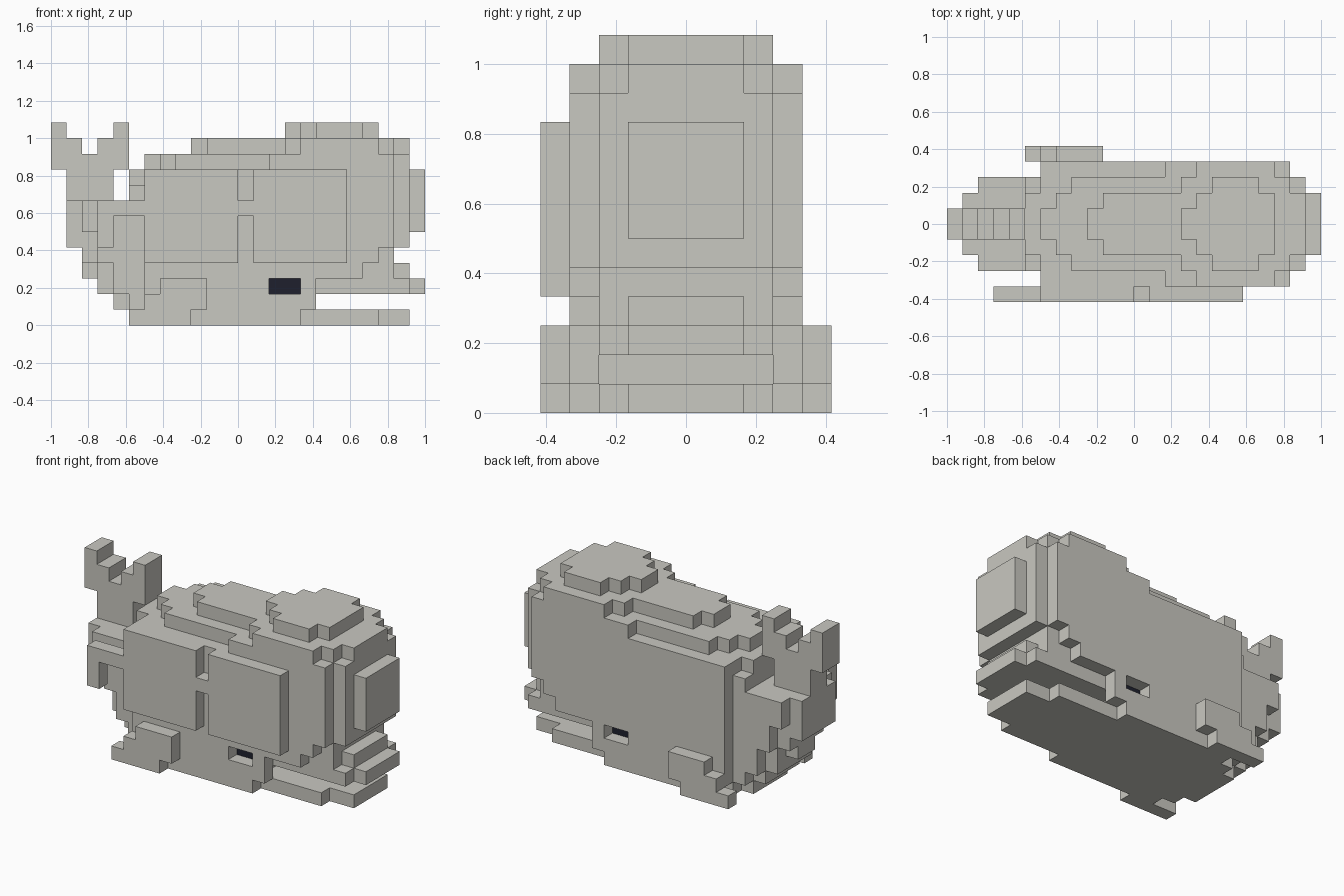
import bpy, bmesh
from mathutils import Vector

if "Cube" in bpy.data.objects:
    bpy.data.objects.remove(bpy.data.objects["Cube"])

U = 1 / 12  # size of one block


def material(name, rgb):
    m = bpy.data.materials.new(name)
    m.diffuse_color = (*rgb, 1)
    m.use_nodes = True
    m.node_tree.nodes["Principled BSDF"].inputs["Base Color"].default_value = m.diffuse_color
    return m


def box(x0, x1, y0, y1, z0, z1):
    """All block cells inside the given limits."""
    return {(x, y, z) for x in range(x0, x1) for y in range(y0, y1) for z in range(z0, z1)}


def build(name, cells, solid, mat):
    """Mesh of the block faces that touch no other block."""
    bm = bmesh.new()
    for c in cells:
        for axis in range(3):
            for side in (0, 1):
                n = list(c)
                n[axis] += 2 * side - 1
                if tuple(n) in solid:
                    continue
                a, b = (axis + 1) % 3, (axis + 2) % 3
                corners = []
                for da, db in ((0, 0), (1, 0), (1, 1), (0, 1)):
                    p = Vector(c)
                    p[axis] += side
                    p[a] += da
                    p[b] += db
                    corners.append(bm.verts.new(p * U))
                bm.faces.new(corners if side else corners[::-1])
    bmesh.ops.remove_doubles(bm, verts=bm.verts[:], dist=1e-4)
    # merge coplanar squares into clean flat faces
    bmesh.ops.dissolve_limit(bm, angle_limit=0.01, verts=bm.verts[:], edges=bm.edges[:])
    me = bpy.data.meshes.new(name)
    bm.to_mesh(me)
    bm.free()
    me.materials.append(mat)
    bpy.context.collection.objects.link(bpy.data.objects.new(name, me))


grey = material("warm_grey", (0.584, 0.578, 0.533))
navy = material("dark_navy", (0.013, 0.0144, 0.027))

# body layers: bottom, top, then x extent for each half width
layers = [
    (0, 1, {4: (-5, 4), 3: (-6, 9), 2: (-7, 11)}),
    (1, 2, {4: (-6, 5), 3: (-7, 5), 2: (-8, 5)}),
    (2, 3, {4: (-6, 5), 3: (-8, 11), 2: (-9, 12)}),
    (3, 4, {4: (-6, 8), 3: (-8, 10), 2: (-9, 11), 1: (-10, 11)}),
    (4, 5, {4: (-6, 9), 3: (-9, 10), 2: (-10, 10)}),
    (5, 6, {4: (-6, 10), 3: (-9, 11), 2: (-11, 11)}),
    (6, 8, {4: (-6, 10), 3: (-10, 11), 2: (-11, 12)}),
    (8, 9, {4: (-6, 10), 3: (-7, 11), 2: (-7, 12)}),
    (9, 10, {4: (-6, 10), 2: (-7, 12), 3: (-6, 11)}),
    (10, 11, {4: (2, 10), 3: (-4, 11), 2: (-5, 11), 1: (-6, 11)}),
    (11, 12, {4: (4, 9), 3: (3, 10), 2: (-2, 11), 1: (-3, 11)}),
    (12, 13, {3: (5, 8), 2: (4, 9), 1: (3, 9)}),
]
body = set()
for z0, z1, rows in layers:
    for w, (x0, x1) in rows.items():
        body |= box(x0, x1, -w, w, z0, z1)

# mouth recess and eye sockets
body -= box(4, 5, -3, 3, 1, 2)
body -= box(2, 4, -4, -3, 2, 3) | box(2, 4, 3, 4, 2, 3)

# eyes at the back of the sockets
eyes = box(2, 4, -3, -2, 2, 3) | box(2, 4, 2, 3, 2, 3)
body -= eyes

# forked tail
tail = set()
for x, z0, z1 in ((-12, 10, 13), (-11, 8, 12), (-10, 8, 11), (-9, 8, 12), (-8, 10, 13)):
    tail |= box(x, x + 1, -1, 1, z0, z1)

# stepped side fins
fins = set()
for y in (-5, 4):
    for x0, x1, z in ((-7, -3, 0), (-6, -2, 1), (-5, -2, 2)):
        fins |= box(x0, x1, y, y + 1, z, z + 1)

# front panels with bridge, arm and hook
panels = set()
for x0, x1, z0, z1 in ((-6, 0, 4, 10), (1, 7, 4, 10), (0, 1, 7, 8), (-8, -6, 7, 8), (-9, -8, 5, 8)):
    panels |= box(x0, x1, -5, -4, z0, z1)

solid = body | eyes | tail | fins | panels
build("body", body, solid, grey)
build("tail", tail, solid, grey)
build("side_fins", fins, solid, grey)
build("front_panels", panels, solid, grey)
build("eyes", eyes, solid, navy)
